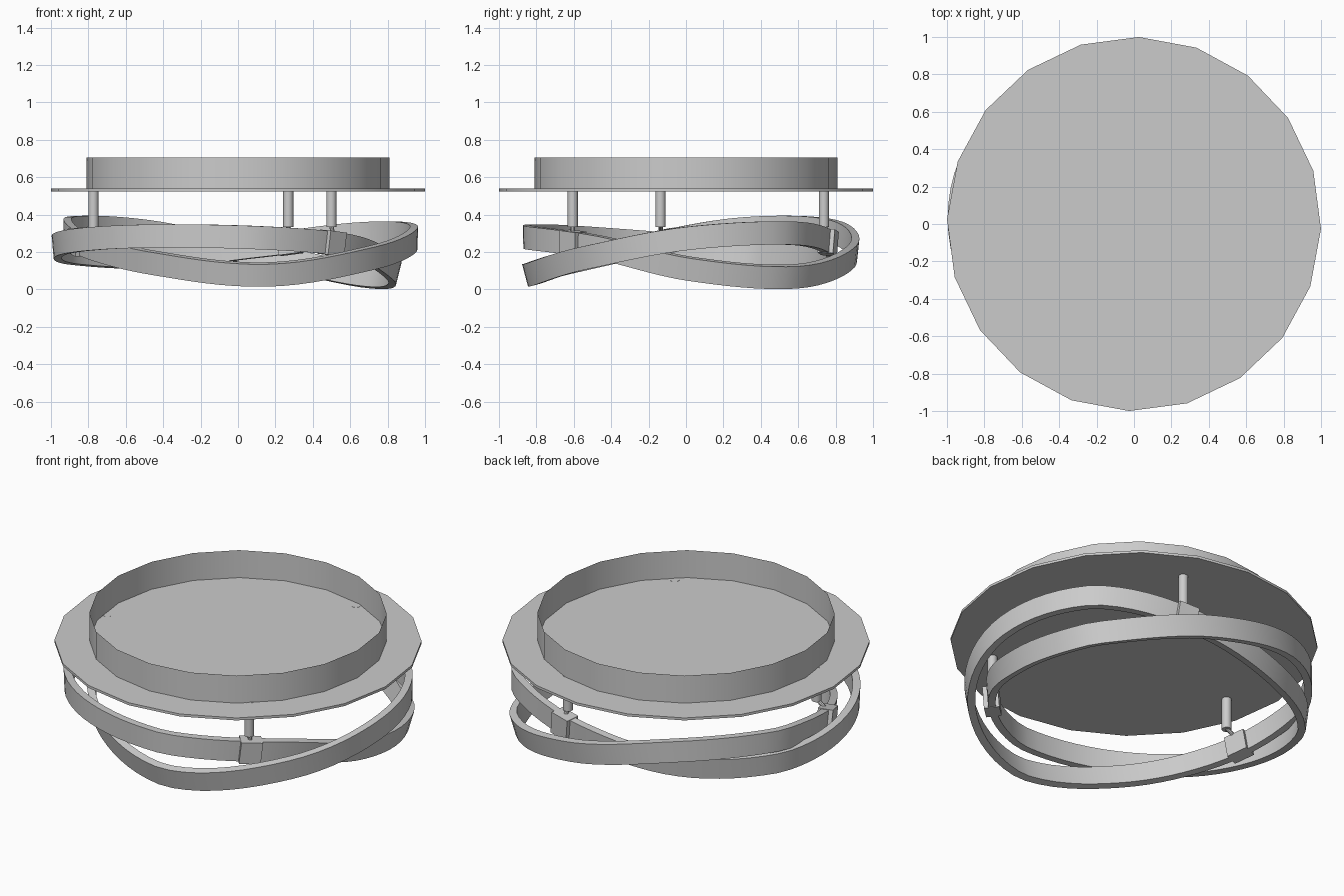
import bpy, bmesh, math
from mathutils import Vector, Matrix

cube = bpy.data.objects.get("Cube")
if cube:
    bpy.data.objects.remove(cube, do_unlink=True)

# Single satin grey finish
grey = bpy.data.materials.new("satin_grey")
grey.use_nodes = True
grey.diffuse_color = (0.6, 0.6, 0.6, 1)
grey.node_tree.nodes["Principled BSDF"].inputs["Base Color"].default_value = (0.6, 0.6, 0.6, 1)


def finish(name, bm, smooth=True):
    bmesh.ops.recalc_face_normals(bm, faces=bm.faces)
    mesh = bpy.data.meshes.new(name)
    bm.to_mesh(mesh)
    bm.free()
    mesh.materials.append(grey)
    obj = bpy.data.objects.new(name, mesh)
    bpy.context.collection.objects.link(obj)
    if smooth:
        bpy.ops.object.select_all(action="DESELECT")
        obj.select_set(True)
        bpy.context.view_layer.objects.active = obj
        bpy.ops.object.shade_smooth_by_angle(angle=math.radians(30))
    return obj


def cylinder(name, start, end, radius, sides, caps=True, turn=0.0):
    start, end = Vector(start), Vector(end)
    axis = end - start
    spin = axis.to_track_quat("Z", "Y").to_matrix().to_4x4() if axis.xy.length > 1e-6 else Matrix()
    place = Matrix.Translation((start + end) / 2) @ spin @ Matrix.Rotation(turn, 4, "Z")
    bm = bmesh.new()
    bmesh.ops.create_cone(bm, cap_ends=caps, segments=sides, radius1=radius,
                          radius2=radius, depth=axis.length, matrix=place)
    return finish(name, bm)


# Ceiling plate and its open rim
TURN = math.radians(-1.5)
cylinder("ceiling_plate", (0, 0, 0.525), (0, 0, 0.54), 1.0, 20, True, TURN)
cylinder("mounting_rim", (0, 0, 0.54), (0, 0, 0.705), 0.81, 20, False, TURN)

# Interlaced band: one loop running twice round, heights every 40 degrees
HEIGHTS = [0.08, 0.17, 0.275, 0.30, 0.235, 0.175, 0.20, 0.255, 0.285,
           0.275, 0.225, 0.11, 0.07, 0.18, 0.31, 0.325, 0.23, 0.14]
START, STEP = -80, 40


def height(angle):
    s = (angle - START) / STEP
    i = math.floor(s)
    t = s - i
    a, b, c, d = (HEIGHTS[(i + k) % len(HEIGHTS)] for k in (-1, 0, 1, 2))
    return b + 0.5 * t * (c - a + t * (2*a - 5*b + 4*c - d + t * (3*(b - c) + d - a)))


def path(angle):
    r = math.radians(angle)
    dip = max(0.0, math.cos(1.5 * math.radians(angle - 97)))   # falling strand sits inside
    f = 1 - 0.14 * dip
    return Vector((-0.015 + 0.955 * f * math.cos(r), 0.025 + 0.875 * f * math.sin(r), height(angle)))


def frame(angle):
    p = path(angle)
    along = (path(angle + 1) - path(angle - 1)).normalized()
    out = along.cross(Vector((0, 0, 1))).normalized()
    lean = 1.2 * max(0.0, 0.3 - p.z)          # low stretches flare outward at the top
    up = (out.cross(along) * -1).normalized()
    if up.z < 0:
        up.negate()
    up = (up + out * lean).normalized()
    out = (out - up * out.dot(up)).normalized()
    return p, along, out, up


bm = bmesh.new()
loops = []
COUNT = 144
for n in range(COUNT):
    p, along, out, up = frame(START + 720 * n / COUNT)
    loops.append([bm.verts.new(p + out * 0.021 * sx + up * 0.062 * sz)
                  for sx, sz in ((-1, -1), (1, -1), (1, 1), (-1, 1))])
for n in range(COUNT):
    a, b = loops[n], loops[(n + 1) % COUNT]
    for k in range(4):
        m = (k + 1) % 4
        bm.faces.new((a[k], a[m], b[m], b[k]))
finish("interlaced_band", bm)

# Hangers: rod, thin pin and clamp block, three times round
for label, rod_angle, band_angle in (("front", -50.5, 307), ("back", 70, 70), ("side", 190, 551)):
    r = math.radians(rod_angle)
    x, y = 0.785 * math.cos(r), 0.785 * math.sin(r)
    cylinder(label + "_rod", (x, y, 0.335), (x, y, 0.541), 0.027, 16)
    p, along, out, up = frame(band_angle)
    cylinder(label + "_pin", (x, y, 0.345), p + up * 0.04, 0.012, 10)
    bm = bmesh.new()
    axes = Matrix((along, out, up)).transposed().to_4x4()
    bmesh.ops.create_cube(bm, size=1, matrix=Matrix.Translation(p) @ axes
                          @ Matrix.Diagonal((0.12, 0.085, 0.13, 1)))
    finish(label + "_clamp_block", bm, False)
